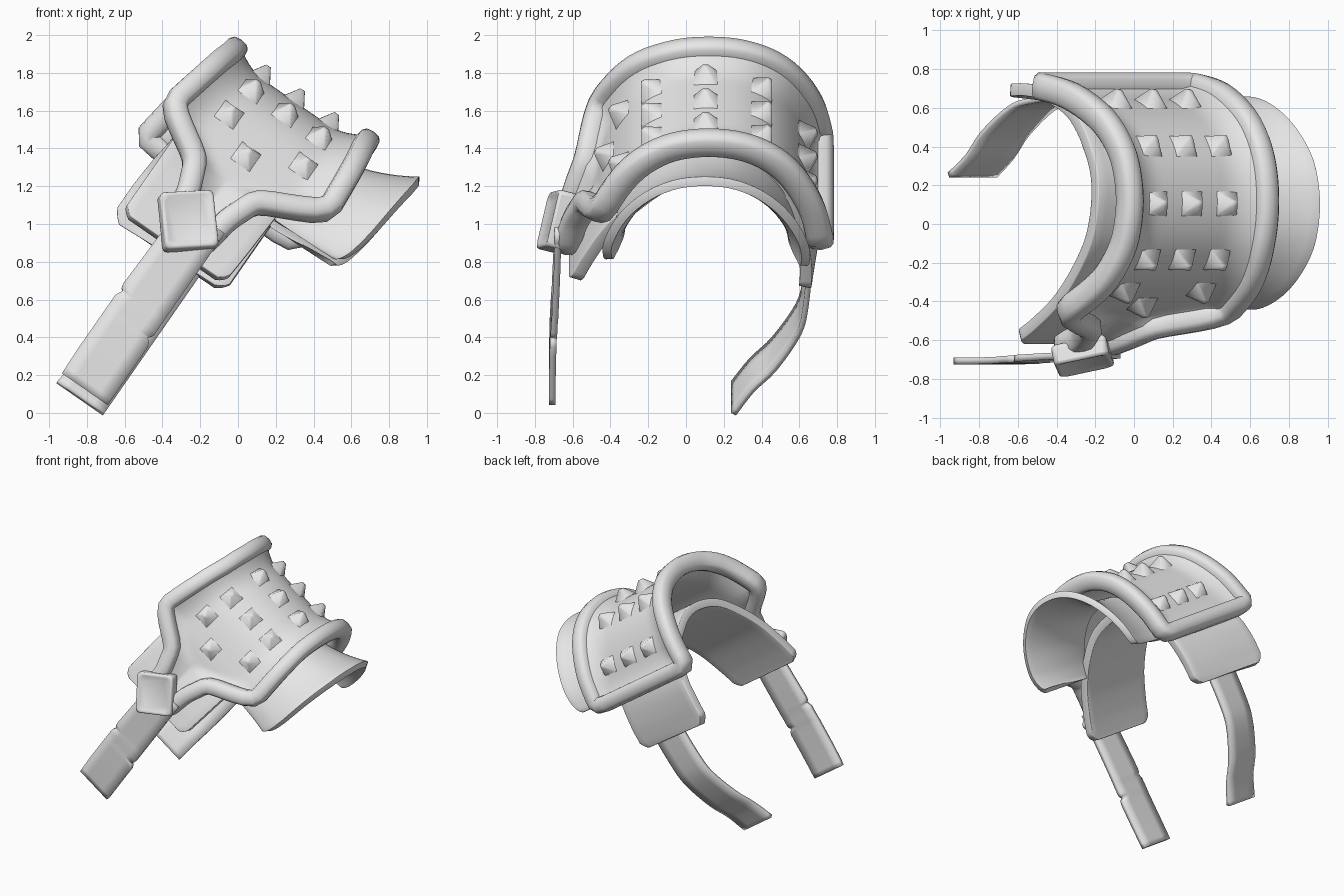
import bpy, bmesh, math
from mathutils import Vector, Matrix

if "Cube" in bpy.data.objects:
    bpy.data.objects.remove(bpy.data.objects["Cube"])

# Tilted frame: A runs along the arch axis, N points up out of the arch
A = Vector((0.82, 0, -0.57)).normalized()
Y = Vector((0, 1, 0))
N = Vector((0.57, 0, 0.82)).normalized()

grey = bpy.data.materials.new("plain grey")
grey.diffuse_color = (0.8, 0.8, 0.8, 1)
grey.use_nodes = True
grey.node_tree.nodes["Principled BSDF"].inputs["Base Color"].default_value = grey.diffuse_color


def finish(name, bm, angle=40):
    me = bpy.data.meshes.new(name)
    bm.to_mesh(me)
    bm.free()
    me.materials.append(grey)
    ob = bpy.data.objects.new(name, me)
    bpy.context.collection.objects.link(ob)
    bpy.ops.object.select_all(action='DESELECT')
    ob.select_set(True)
    bpy.context.view_layer.objects.active = ob
    bpy.ops.object.shade_smooth_by_angle(angle=math.radians(angle))
    return ob


def section(ctrl, t):
    """Smooth (y, h) and linear (a0, a1) at parameter t of a control list."""
    n = len(ctrl) - 1
    i = max(0, min(int(t), n - 1))
    f = t - i
    p = [ctrl[max(0, min(n, i + k))] for k in (-1, 0, 1, 2)]
    yh = [0.5 * (2 * b + (c - a) * f + (2 * a - 5 * b + 4 * c - d) * f * f
                 + (3 * b - a - 3 * c + d) * f ** 3)
          for a, b, c, d in zip(*[q[:2] for q in p])]
    ends = [b + (c - b) * f for b, c in zip(p[1][2:], p[2][2:])]
    return yh + ends


def point(ctrl, t, a):
    y, h = section(ctrl, t)[:2]
    return A * a + Y * y + N * h


def normal(ctrl, t):
    n = len(ctrl) - 1
    d = point(ctrl, min(n, t + .02), 0) - point(ctrl, max(0, t - .02), 0)
    return A.cross(d).normalized()


def sheet(name, ctrl, thick, lift=None, sub=5, cols=12, bevel=0.015):
    """Curved plate swept over the sections; lift(u, w, width) pushes it outward."""
    bm = bmesh.new()
    n = len(ctrl) - 1
    rows = []
    for i in range(n * sub + 1):
        t = i / sub
        a0, a1 = section(ctrl, t)[2:]
        nr = normal(ctrl, t)
        rows.append([bm.verts.new(point(ctrl, t, a0 + (a1 - a0) * j / cols)
                                  + nr * (lift(t / n, j / cols, a1 - a0) if lift else 0))
                     for j in range(cols + 1)])
    for r, s in zip(rows, rows[1:]):
        for j in range(cols):
            bm.faces.new((r[j], r[j + 1], s[j + 1], s[j]))
    ob = finish(name, bm)
    m = ob.modifiers.new("thickness", 'SOLIDIFY')
    m.thickness, m.offset = thick, -1
    if bevel:
        b = ob.modifiers.new("soft edge", 'BEVEL')
        b.width, b.segments, b.limit_method = bevel, 2, 'ANGLE'
        b.angle_limit = math.radians(50)
    return ob


# Main shoulder plate: rows of (y, h, a_start, a_end), front tab to back
plate = [(-.62, .62, -.94, -.60), (-.575, .80, -.94, -.57), (-.51, .97, -1.01, -.50),
         (-.44, 1.14, -1.28, -.16), (-.29, 1.38, -1.22, -.18), (-.10, 1.51, -1.18, -.20),
         (.12, 1.55, -1.17, -.20), (.34, 1.51, -1.18, -.20), (.52, 1.38, -1.21, -.20),
         (.65, 1.15, -1.26, -.20), (.70, .91, -1.30, -.21)]
INSET = 0.06
DIP = 0.025
core = [(y, h, a + INSET, b - INSET) for y, h, a, b in plate]


def fillet(u, w, width):
    d = min(1, min(w, 1 - w) * width / 0.22)
    e = max(0, 1 - (1 - u) / 0.08)
    return 0.09 * max((1 - d) ** 2, e * e) - DIP


sheet("shoulder_plate", core, 0.05, fillet, cols=24, bevel=0)


# Rolled rim around the whole outline of the plate
def rim(name, ctrl, wide, high, sub=5, sides=12):
    n = len(ctrl) - 1
    ts = [i / sub for i in range(n * sub + 1)]
    path = [(t, section(ctrl, t)[2]) for t in ts]
    path += [(n, section(ctrl, n)[2] + (section(ctrl, n)[3] - section(ctrl, n)[2]) * k / 10)
             for k in range(1, 10)]
    path += [(t, section(ctrl, t)[3]) for t in reversed(ts)]
    path += [(0, ctrl[0][3] + (ctrl[0][2] - ctrl[0][3]) * k / 5) for k in range(1, 5)]
    pts = [point(ctrl, *p) + normal(ctrl, p[0]) * 0.012 for p in path]
    # soften the corners
    pts = [(pts[i - 1] + p * 2 + pts[(i + 1) % len(pts)]) / 4 for i, p in enumerate(pts)]
    bm = bmesh.new()
    rings = []
    for i, (t, a) in enumerate(path):
        tangent = (pts[(i + 1) % len(pts)] - pts[i - 1]).normalized()
        up = normal(ctrl, t)
        side = tangent.cross(up).normalized()
        ring = []
        for k in range(sides):
            w = 2 * math.pi * k / sides
            c, s = math.cos(w), math.sin(w)
            # slightly squared oval
            c, s = math.copysign(abs(c) ** .7, c), math.copysign(abs(s) ** .7, s)
            ring.append(bm.verts.new(pts[i] + side * wide * c + up * high * s))
        rings.append(ring)
    for i, r in enumerate(rings):
        q = rings[(i + 1) % len(rings)]
        for k in range(sides):
            m = (k + 1) % sides
            bm.faces.new((r[k], r[m], q[m], q[k]))
    bmesh.ops.recalc_face_normals(bm, faces=bm.faces)
    return finish(name, bm, 60)


rim("plate_rim", core, 0.063, 0.072)

# Inner liner arch with a slanted front pad and a hanging back pad
liner = [(-.62, .53, -1.06, -.50), (-.60, .58, -1.11, -.45), (-.54, .71, -1.11, -.44),
         (-.43, .90, -1.11, -.43), (-.28, 1.07, -1.11, -.42), (-.10, 1.21, -1.11, -.42),
         (.10, 1.27, -1.11, -.42), (.28, 1.26, -1.11, -.42), (.45, 1.17, -1.11, -.42),
         (.58, 1.02, -1.11, -.42), (.64, .85, -1.13, -.42), (.665, .67, -1.14, -.42),
         (.665, .53, -1.14, -.42), (.66, .47, -1.08, -.48)]
sheet("liner_pad", liner, 0.065, bevel=0.025,
      lift=lambda u, w, width: 0.06 * (1 - w) * max(0, min(1, (u - .6) / .2)))

# Flared lower flap under the outer end of the plate
flap = [(-.37, .95, -.42, -.05), (-.36, 1.0, -.45, .00), (-.315, 1.11, -.45, .03),
        (-.21, 1.26, -.45, .05), (-.06, 1.37, -.45, .07), (.10, 1.40, -.45, .075),
        (.26, 1.37, -.45, .07), (.41, 1.26, -.45, .05), (.525, 1.10, -.45, .03),
        (.575, .96, -.45, .00), (.585, .91, -.42, -.05)]
sheet("lower_flap", flap, 0.05,
      lambda u, w, width: (.045 + .13 * math.sin(math.pi * u)) * w * w)

# Hanging straps, the front one with two nicked edges
front_strap = [(-.66, .74, -.87, -.60), (-.665, .50, -.88, -.60), (-.675, .22, -.89, -.60),
               (-.677, .18, -.87, -.60), (-.68, .14, -.89, -.60), (-.682, .08, -.89, -.60),
               (-.684, .05, -.89, -.62), (-.686, .01, -.89, -.59), (-.69, -.2, -.89, -.59),
               (-.69, -.36, -.885, -.59)]
sheet("front_strap", front_strap, 0.035, sub=3, cols=4, bevel=0)
back_strap = [(.67, .56, -.86, -.58), (.65, .29, -.86, -.58), (.61, .10, -.86, -.58),
              (.48, -.13, -.87, -.58), (.36, -.27, -.87, -.58), (.265, -.42, -.88, -.58)]
sheet("back_strap", back_strap, 0.03, sub=4, cols=4, bevel=0)

# Soft pyramid studs in rows across the plate
full = (-.915, -.695, -.475)
stations = [(3.58, (-.94, -.46)), (3.05, (-.74,)), (4.5, full), (5.93, full),
            (7.4, full), (8.95, full)]
for t, places in stations:
    for a in places:
        up = normal(plate, t)
        frame = Matrix((A, up.cross(A), up)).transposed().to_4x4()
        frame.translation = point(plate, t, a) + up * (0.025 - DIP)
        bm = bmesh.new()
        bmesh.ops.create_cone(bm, cap_ends=True, segments=4, radius1=0.108,
                              radius2=0.02, depth=0.10,
                              matrix=frame @ Matrix.Rotation(math.pi / 4, 4, 'Z'))
        finish("stud", bm, 85)

# Square buckle with a sunken face on the front tab
bm = bmesh.new()
bmesh.ops.create_cube(bm, size=1, matrix=Matrix.Diagonal((.29, .12, .31, 1)))
face = min(bm.faces, key=lambda f: f.calc_center_median().y)
bmesh.ops.inset_region(bm, faces=[face], thickness=0.055, depth=0)
bmesh.ops.translate(bm, verts=face.verts, vec=(0, 0.02, 0))
buckle = finish("buckle", bm)
buckle.location = (-.265, -.685, 1.015)
buckle.rotation_euler = (math.radians(-14), math.radians(-3), math.radians(12))
b = buckle.modifiers.new("soft edge", 'BEVEL')
b.width, b.segments, b.limit_method = 0.025, 3, 'ANGLE'
